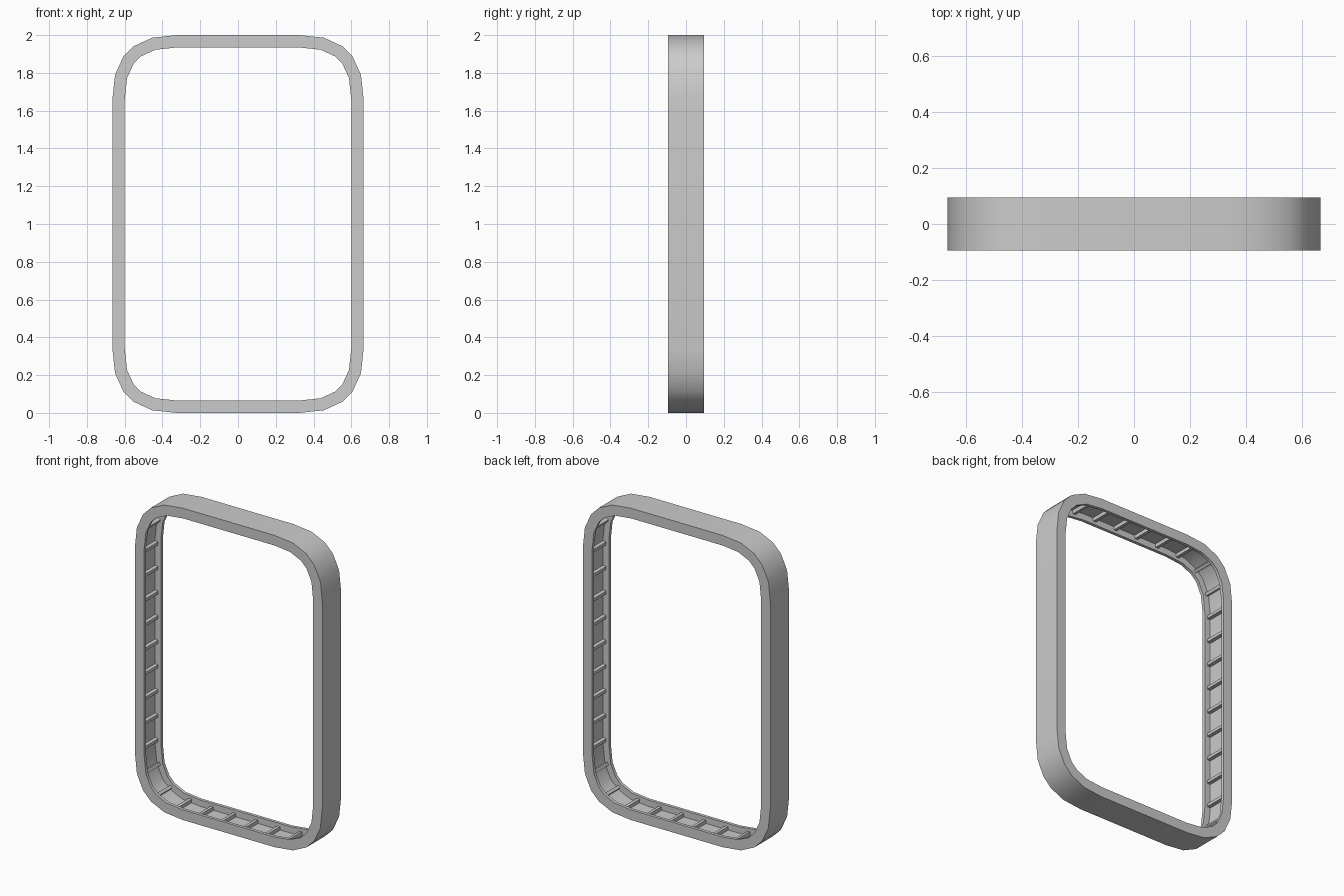
import bpy, bmesh
from mathutils import Vector

if "Cube" in bpy.data.objects:
    bpy.data.objects.remove(bpy.data.objects["Cube"])

W, H, D = 0.665, 1.0, 0.095
CORNER = [(0, .34), (.014, .21), (.058, .114), (.114, .058), (.21, .014), (.34, 0)]

# Rounded-rectangle outline, counter-clockwise, centred on z = 1
q = [Vector((W - a, H - b)) for a, b in CORNER]
outline = q + [Vector((-p.x, p.y)) for p in reversed(q)]
outline += [-p for p in outline]
N = len(outline)


def inset(dist):
    """Mitred inward offset of the outline."""
    out = []
    for i, p in enumerate(outline):
        a = (p - outline[i - 1]).normalized()
        b = (outline[(i + 1) % N] - p).normalized()
        na, nb = Vector((-a.y, a.x)), Vector((-b.y, b.x))
        out.append(p + (na + nb) * dist / (1 + na.dot(nb)))
    return out


def finish(name, bm):
    bmesh.ops.recalc_face_normals(bm, faces=bm.faces)
    me = bpy.data.meshes.new(name)
    bm.to_mesh(me)
    bm.free()
    ob = bpy.data.objects.new(name, me)
    bpy.context.collection.objects.link(ob)
    bpy.context.view_layer.objects.active = ob
    ob.select_set(True)
    bpy.ops.object.shade_smooth_by_angle()
    ob.select_set(False)


# Frame: channel section swept around the outline (inset, y)
FLOOR, LIP, RIM = 0.024, 0.065, 0.02
section = [(0, -D), (0, D), (LIP, D), (LIP, D - RIM), (FLOOR, D - RIM),
           (FLOOR, RIM - D), (LIP, RIM - D), (LIP, -D)]
bm = bmesh.new()
rings = [[bm.verts.new((p.x, y, p.y + 1)) for p in inset(d)] for d, y in section]
for k, ring in enumerate(rings):
    nxt = rings[(k + 1) % len(rings)]
    for i in range(N):
        j = (i + 1) % N
        bm.faces.new((ring[i], ring[j], nxt[j], nxt[i]))
finish("channel_frame", bm)

# Ribs: evenly spaced bars across the channel floor
COUNT, HALF, RISE = 38, 0.012, 0.022
path = inset(FLOOR)
start = Vector((W - FLOOR, 0))
k0 = N - 1
loop = [start] + path + [start]
total = sum((loop[i + 1] - loop[i]).length for i in range(len(loop) - 1))


def point_at(s):
    for a, b in zip(loop, loop[1:]):
        step = (b - a).length
        if s <= step:
            t = (b - a).normalized()
            return a + t * s, t
        s -= step
    return loop[-1], t


bm = bmesh.new()
for n in range(COUNT):
    p, t = point_at(total * n / COUNT)
    inward = Vector((-t.y, t.x))
    prof = [p - t * HALF - inward * .005, p + t * HALF - inward * .005,
            p + t * HALF * .8 + inward * RISE, p - t * HALF * .8 + inward * RISE]
    ends = [[bm.verts.new((v.x, y, v.y + 1)) for v in prof] for y in (RIM - D, D - RIM)]
    bm.faces.new(ends[0])
    bm.faces.new(ends[1])
    for i in range(4):
        j = (i + 1) % 4
        bm.faces.new((ends[0][i], ends[0][j], ends[1][j], ends[1][i]))
finish("channel_ribs", bm)
